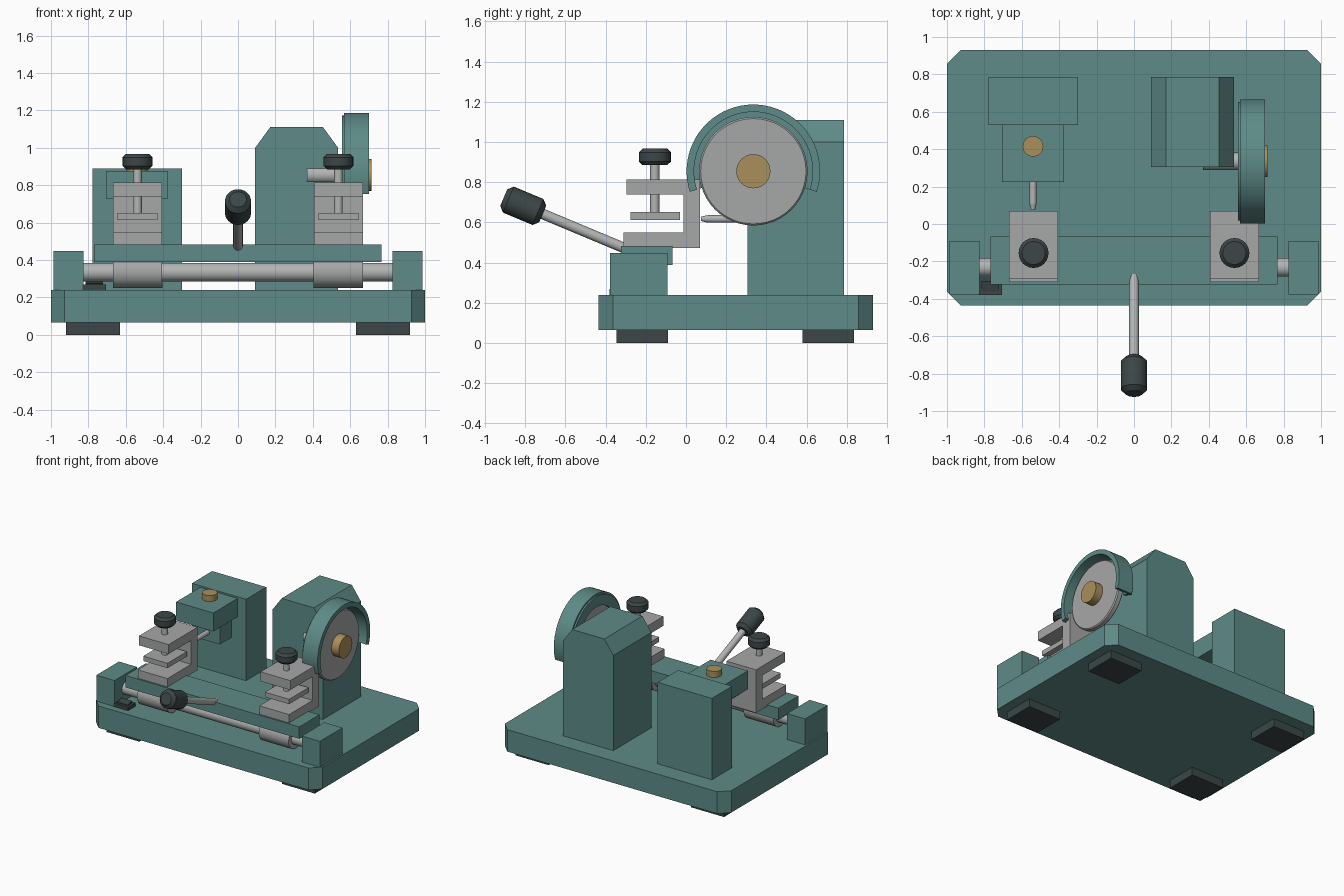
import bpy, bmesh, math
from mathutils import Vector

cube = bpy.data.objects.get("Cube")
if cube:
    bpy.data.objects.remove(cube, do_unlink=True)


def material(name, rgb):
    m = bpy.data.materials.new(name)
    m.use_nodes = True
    m.diffuse_color = (*rgb, 1)
    bsdf = next(n for n in m.node_tree.nodes if n.type == "BSDF_PRINCIPLED")
    bsdf.inputs["Base Color"].default_value = (*rgb, 1)
    return m


TEAL = material("teal paint", (0.11, 0.26, 0.245))
STEEL = material("bright steel", (0.45, 0.46, 0.46))
CAST = material("grey metal", (0.38, 0.39, 0.385))
DARK = material("dark rubber", (0.045, 0.062, 0.063))
BRASS = material("brass", (0.40, 0.28, 0.105))


def finish(name, bm, mat, smooth=False, bevel=0):
    bmesh.ops.recalc_face_normals(bm, faces=bm.faces)
    mesh = bpy.data.meshes.new(name)
    bm.to_mesh(mesh)
    bm.free()
    mesh.materials.append(mat)
    ob = bpy.data.objects.new(name, mesh)
    bpy.context.collection.objects.link(ob)
    if bevel:
        mod = ob.modifiers.new("edge_bevel", "BEVEL")
        mod.width = bevel
        mod.segments = 1
        mod.limit_method = "ANGLE"
        mod.angle_limit = math.radians(50)
    if smooth:
        bpy.ops.object.select_all(action="DESELECT")
        ob.select_set(True)
        bpy.context.view_layer.objects.active = ob
        bpy.ops.object.shade_smooth_by_angle(angle=math.radians(30))
    return ob


def prism(name, outline, axis, lo, hi, mat, smooth=False):
    """Extrude a 2D outline along x, y or z; the outline uses the other two axes in order."""
    bm = bmesh.new()

    def place(a, b):
        p = [a, b]
        p.insert("xyz".index(axis), lo)
        return bm.verts.new(p)

    face = bm.faces.new([place(a, b) for a, b in outline])
    shift = Vector([hi - lo if c == axis else 0 for c in "xyz"])
    ext = bmesh.ops.extrude_face_region(bm, geom=[face], use_keep_orig=True)
    bmesh.ops.translate(bm, vec=shift, verts=[v for v in ext["geom"] if isinstance(v, bmesh.types.BMVert)])
    return finish(name, bm, mat, smooth)


def box(name, x, y, z, mat):
    return prism(name, [(x[0], y[0]), (x[1], y[0]), (x[1], y[1]), (x[0], y[1])], "z", *z, mat)


def rod(name, start, end, r, mat, r_end=None, sides=32, bevel=0):
    start, end = Vector(start), Vector(end)
    d = end - start
    bm = bmesh.new()
    bmesh.ops.create_cone(bm, cap_ends=True, segments=sides, radius1=r,
                          radius2=r if r_end is None else r_end, depth=d.length)
    bm.transform(d.to_track_quat("Z", "Y").to_matrix().to_4x4())
    bmesh.ops.translate(bm, vec=(start + end) / 2, verts=bm.verts)
    return finish(name, bm, mat, True, bevel)


def arc_band(name, y, z, r_in, r_out, lo, hi, mat):
    """Ring sector in the yz plane, open at the bottom."""
    first, last, steps = math.radians(-18), math.radians(198), 40
    angles = [first + (last - first) * i / steps for i in range(steps + 1)]
    ring = [(r_out, a) for a in angles] + [(r_in, a) for a in reversed(angles)]
    prism(name, [(y + r * math.cos(a), z + r * math.sin(a)) for r, a in ring], "x", lo, hi, mat, True)


# Base plate with clipped corners, and feet
X, Y0, Y1, C = 1.0, -0.435, 0.93, 0.073
prism("base_plate", [(-X + C, Y0), (X - C, Y0), (X, Y0 + C), (X, Y1 - C),
                     (X - C, Y1), (-X + C, Y1), (-X, Y1 - C), (-X, Y0 + C)], "z", 0.065, 0.24, TEAL)
for side, xs in (("right", (-0.92, -0.63)), ("left", (0.63, 0.92))):
    for end, ys in (("front", (-0.345, -0.09)), ("back", (0.58, 0.835))):
        box(f"{end}_{side}_foot", xs, ys, (0, 0.065), DARK)

# Carriage rail and its end blocks
RY, RZ = -0.232, 0.335
for side, xs in (("right", (-0.987, -0.827)), ("left", (0.827, 0.987))):
    box(f"{side}_rail_block", xs, (-0.377, -0.092), (0.24, 0.447), TEAL)
rod("carriage_rail", (-0.85, RY, RZ), (0.85, RY, RZ), 0.05, STEEL)
box("carriage_plate", (-0.767, 0.767), (-0.323, -0.068), (0.388, 0.483), TEAL)

# Power switch
box("switch_base", (-0.832, -0.705), (-0.38, -0.285), (0.24, 0.268), DARK)
prism("switch_rocker", [(-0.36, 0.268), (-0.305, 0.268), (-0.305, 0.285), (-0.36, 0.274)],
      "x", -0.815, -0.722, DARK)

# Two clamps, each with bushing, frame, jaw, screw and knob
VY = -0.155
for side, cx in (("right", -0.537), ("left", 0.537)):
    rod(f"{side}_bushing", (cx - 0.132, RY, RZ), (cx + 0.132, RY, RZ), 0.085, CAST)
    prism(f"{side}_clamp_frame", [(-0.31, 0.472), (0.07, 0.472), (0.07, 0.815), (-0.295, 0.815),
                                  (-0.295, 0.74), (-0.013, 0.74), (-0.013, 0.55), (-0.31, 0.55)],
          "x", cx - 0.131, cx + 0.131, CAST)
    box(f"{side}_clamp_jaw", (cx - 0.107, cx + 0.107), (-0.275, -0.03), (0.613, 0.652), CAST)
    rod(f"{side}_clamp_screw", (cx, VY, 0.64), (cx, VY, 0.9), 0.023, STEEL, sides=20)
    rod(f"{side}_clamp_knob", (cx, VY, 0.885), (cx, VY, 0.967), 0.08, DARK, sides=24, bevel=0.018)

# Carriage lever
tilt = math.radians(22.7)
along = Vector((0, -math.cos(tilt), math.sin(tilt)))
grip = Vector((0, -0.81, 0.683))
rod("lever_arm", grip - along * 0.6, grip, 0.026, STEEL, sides=16)
rod("lever_grip", grip - along * 0.105, grip + along * 0.105, 0.07, DARK, sides=24, bevel=0.025)

# Tracer post, arm, holder, stylus and lock knob
box("tracer_post", (-0.778, -0.3), (0.53, 0.785), (0.24, 0.89), TEAL)
box("tracer_arm", (-0.705, -0.375), (0.225, 0.53), (0.73, 0.877), TEAL)
box("stylus_holder", (-0.65, -0.43), (0.385, 0.53), (0.55, 0.73), TEAL)
rod("stylus_shaft", (-0.54, 0.4, 0.618), (-0.54, 0.11, 0.618), 0.019, STEEL, sides=20)
rod("stylus_tip", (-0.54, 0.11, 0.618), (-0.54, 0.075, 0.618), 0.019, STEEL, r_end=0.011, sides=20)
rod("tracer_lock_knob", (-0.54, 0.415, 0.87), (-0.54, 0.415, 0.925), 0.055, BRASS)

# Motor tower with chamfered top
prism("motor_tower", [(0.092, 0.24), (0.535, 0.24), (0.535, 1.0), (0.455, 1.11), (0.172, 1.11), (0.092, 1.0)],
      "y", 0.305, 0.785, TEAL)

# Spindle, cutting wheel, hub and guard
WY, WZ = 0.335, 0.855
rod("spindle", (0.37, WY, WZ), (0.65, WY, WZ), 0.046, STEEL)
rod("cutting_wheel", (0.6, WY, WZ), (0.65, WY, WZ), 0.27, CAST, sides=48, bevel=0.008)
rod("wheel_hub", (0.64, WY, WZ), (0.715, WY, WZ), 0.085, BRASS)
arc_band("wheel_guard", WY, WZ, 0.295, 0.332, 0.567, 0.7, TEAL)
arc_band("guard_back_plate", WY, WZ, 0.235, 0.317, 0.555, 0.572, TEAL)
